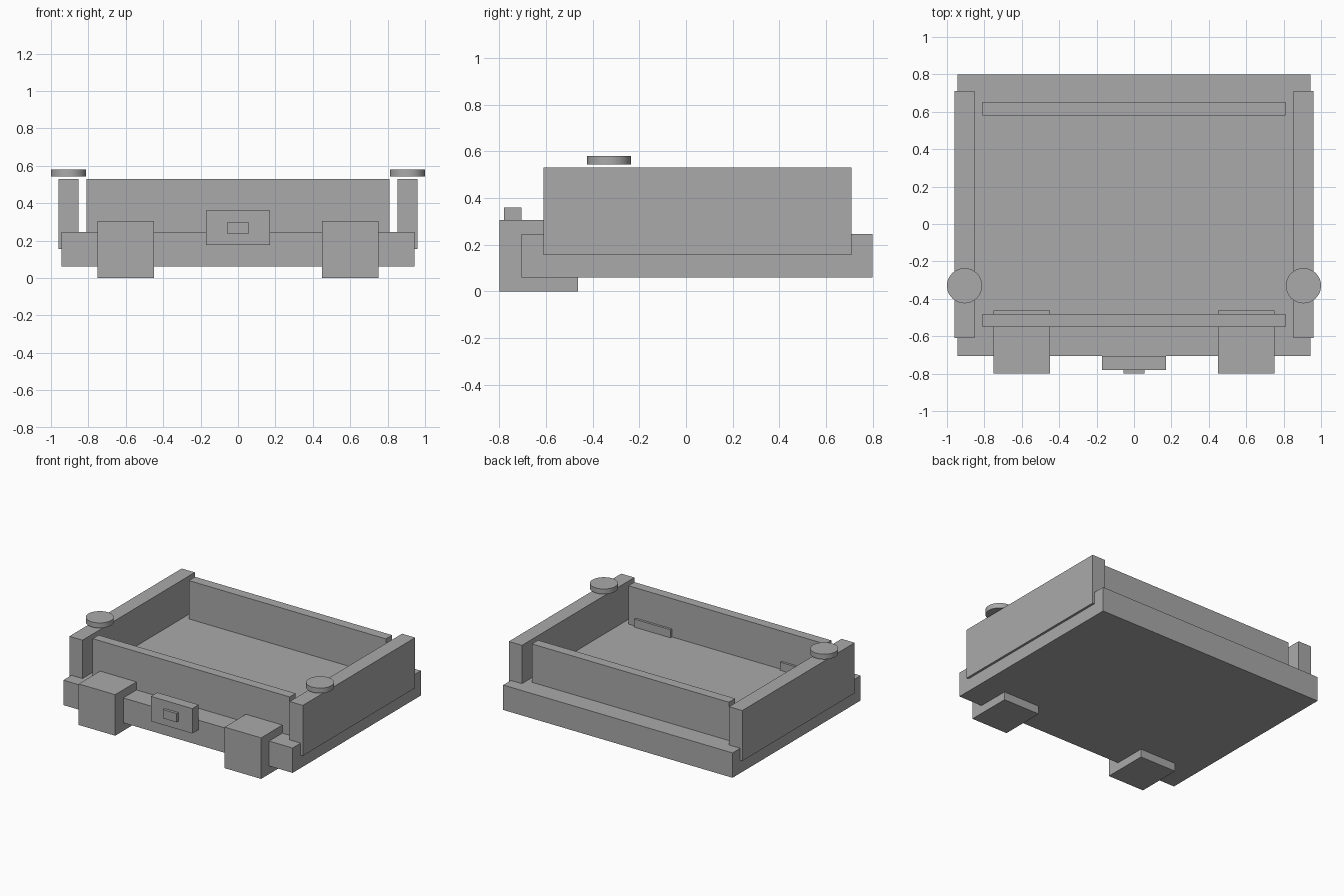
import bpy
import math

if "Cube" in bpy.data.objects:
    bpy.data.objects.remove(bpy.data.objects["Cube"], do_unlink=True)

# Single grey material
GREY = (0.4, 0.4, 0.4, 1)
grey = bpy.data.materials.new("plain_grey")
grey.use_nodes = True
grey.diffuse_color = GREY
shader = next(n for n in grey.node_tree.nodes if n.type == 'BSDF_PRINCIPLED')
shader.inputs["Base Color"].default_value = GREY


def box(name, x, y, z):
    """Box spanning the given (low, high) range on each axis."""
    spans = (x, y, z)
    bpy.ops.mesh.primitive_cube_add(size=1, location=[(a + b) / 2 for a, b in spans])
    obj = bpy.context.object
    obj.name = name
    for v in obj.data.vertices:
        for axis, (a, b) in enumerate(spans):
            v.co[axis] *= b - a
    obj.data.materials.append(grey)


def disc(name, x, y, z, radius):
    """Smooth-sided round cap spanning the z range."""
    bpy.ops.mesh.primitive_cylinder_add(vertices=48, radius=radius, depth=z[1] - z[0],
                                        location=(x, y, sum(z) / 2))
    obj = bpy.context.object
    obj.name = name
    obj.data.materials.append(grey)
    bpy.ops.object.shade_smooth_by_angle(angle=math.radians(30))


# Thick base slab
box("base", (-0.943, 0.943), (-0.705, 0.8), (0.06, 0.245))

# Front and back walls
box("front_wall", (-0.81, 0.81), (-0.55, -0.48), (0.2, 0.53))
box("back_wall", (-0.81, 0.81), (0.58, 0.653), (0.2, 0.53))

# Paired side walls, feet and round caps
for side, s in (("left", 1), ("right", -1)):
    box(side + "_wall", sorted((s * 0.852, s * 0.96)), (-0.61, 0.71), (0.155, 0.53))
    box(side + "_foot", sorted((s * 0.45, s * 0.75)), (-0.8, -0.463), (0, 0.305))
    disc(side + "_cap", s * 0.906, -0.33, (0.543, 0.581), 0.094)

# Latch plate with its small button
box("latch_plate", (-0.17, 0.17), (-0.78, -0.705), (0.175, 0.36))
box("latch_button", (-0.057, 0.055), (-0.8, -0.775), (0.235, 0.3))
